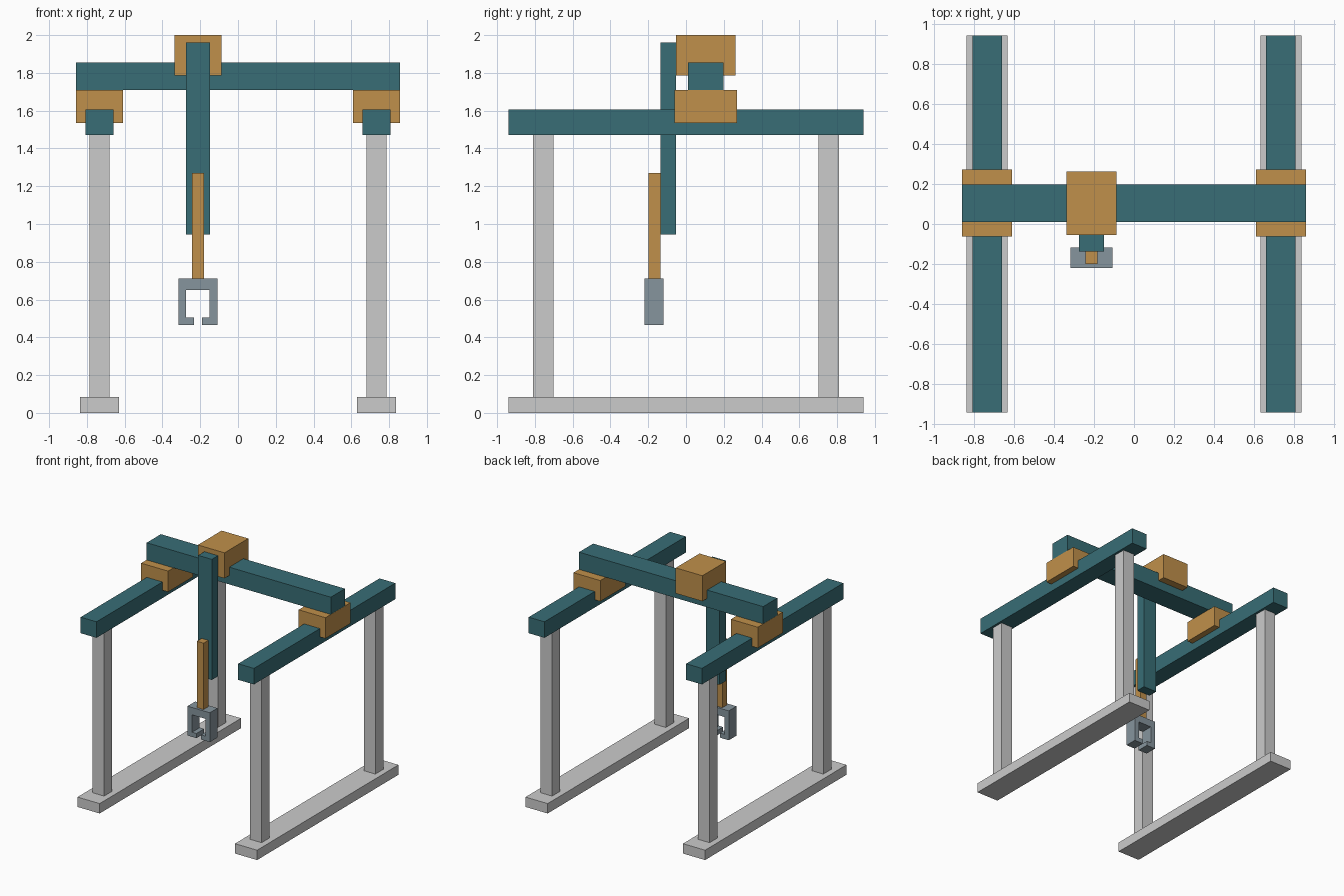
import bpy, bmesh

if "Cube" in bpy.data.objects:
    bpy.data.objects.remove(bpy.data.objects["Cube"])


def material(name, rgb):
    m = bpy.data.materials.new(name)
    m.diffuse_color = (*rgb, 1)
    m.use_nodes = True
    m.node_tree.nodes["Principled BSDF"].inputs["Base Color"].default_value = m.diffuse_color
    return m


TEAL = material("teal", (0.04, 0.155, 0.18))
ORANGE = material("orange", (0.53, 0.28, 0.07))
STEEL = material("steel", (0.24, 0.30, 0.34))


def finish(name, bm, mat):
    bmesh.ops.recalc_face_normals(bm, faces=bm.faces)
    mesh = bpy.data.meshes.new(name)
    bm.to_mesh(mesh)
    bm.free()
    if mat:
        mesh.materials.append(mat)
    ob = bpy.data.objects.new(name, mesh)
    bpy.context.collection.objects.link(ob)
    return ob


def box(name, x, y, z, mat=None):
    """Box given by its (min, max) extent on each axis."""
    bm = bmesh.new()
    bmesh.ops.create_cube(bm, size=1)
    for v in bm.verts:
        v.co = [(a + b) / 2 + c * (b - a) for (a, b), c in zip((x, y, z), v.co)]
    return finish(name, bm, mat)


def span(centre, width):
    return (centre - width / 2, centre + width / 2)


# Side frames: foot, two posts, rail and the carriage riding on it
for side, s in (("left", -1), ("right", 1)):
    cx = s * 0.733
    box(side + "_foot", span(cx, 0.206), (-0.94, 0.94), (0, 0.083))
    for end, y in (("front", -0.756), ("back", 0.756)):
        box(f"{side}_{end}_post", span(cx, 0.107), span(y, 0.107), (0.083, 1.47))
    box(side + "_rail", span(cx, 0.147), (-0.94, 0.94), (1.47, 1.605), TEAL)
    box(side + "_carriage", span(cx, 0.25), (-0.062, 0.271), (1.535, 1.71), ORANGE)

# Cross beam and trolley
AX = -0.212
box("cross_beam", (-0.857, 0.857), (0.01, 0.198), (1.71, 1.855), TEAL)
box("trolley", span(AX, 0.248), (-0.054, 0.262), (1.785, 2.0), ORANGE)

# Vertical column and telescoping rod
box("lift_column", span(AX, 0.126), (-0.136, -0.054), (0.945, 1.96), TEAL)
box("lift_rod", span(AX, 0.062), (-0.199, -0.136), (0.712, 1.27), ORANGE)

# Gripper: one C-shaped profile, open between the finger tips, extruded in y
half = [(0.021, 0.465), (0.104, 0.465), (0.104, 0.712)]
inner = [(0.062, 0.65), (0.062, 0.504), (0.021, 0.504)]
outline = half + [(-x, z) for x, z in reversed(half)]
outline += [(-x, z) for x, z in reversed(inner)] + inner
bm = bmesh.new()
face = bm.faces.new([bm.verts.new((AX + x, -0.22, z)) for x, z in outline])
ext = bmesh.ops.extrude_face_region(bm, geom=[face])["geom"]
bmesh.ops.translate(bm, vec=(0, 0.102, 0),
                    verts=[v for v in ext if isinstance(v, bmesh.types.BMVert)])
finish("gripper", bm, STEEL)
